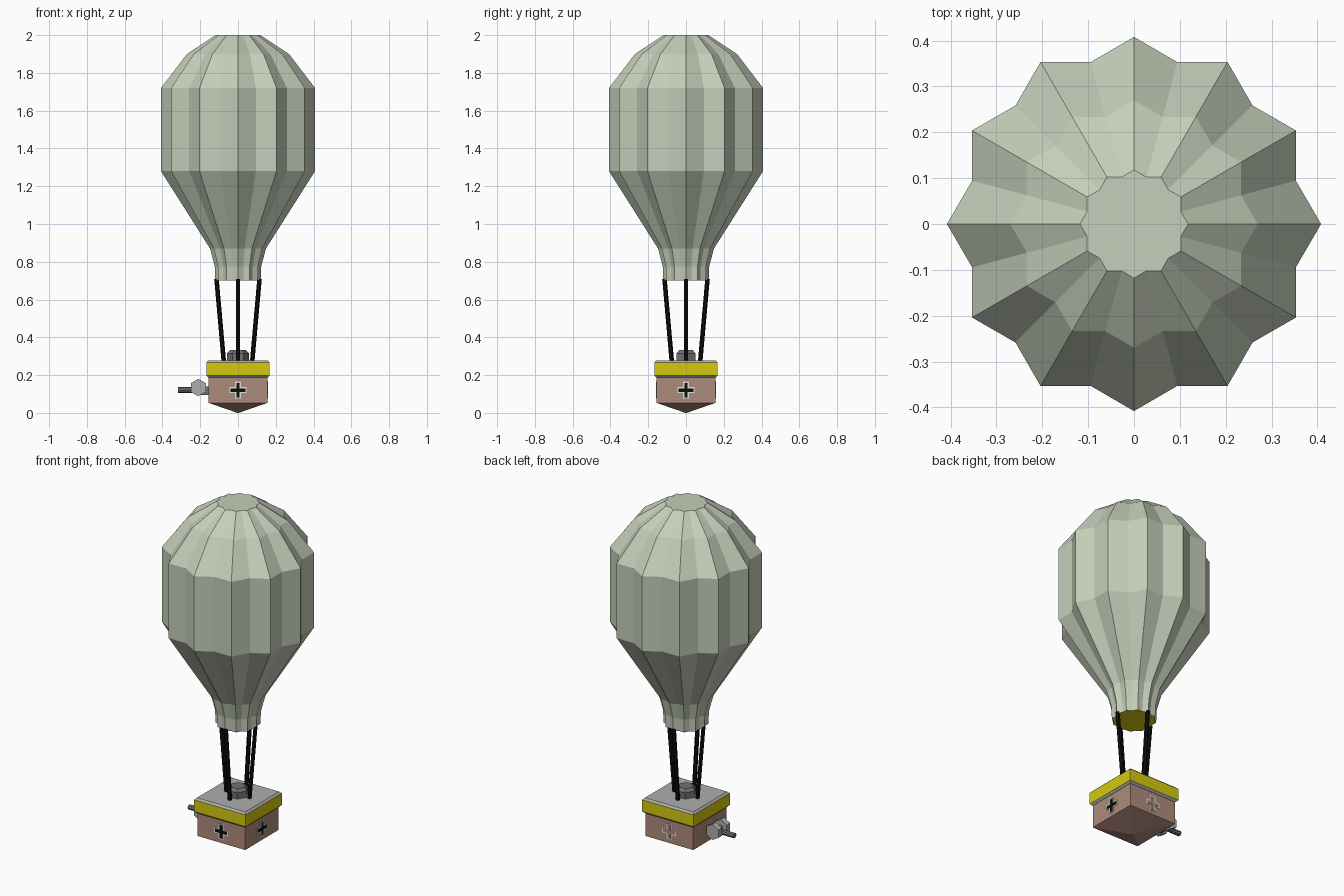
import bpy, bmesh
from math import pi, sin, cos
from mathutils import Vector, Matrix

cube = bpy.data.objects.get("Cube")
if cube:
    bpy.data.objects.remove(cube, do_unlink=True)


def material(name, r, g, b):
    m = bpy.data.materials.new(name)
    m.use_nodes = True
    m.diffuse_color = (r, g, b, 1)
    m.node_tree.nodes["Principled BSDF"].inputs["Base Color"].default_value = (r, g, b, 1)
    return m


SAGE = material("sage canvas", 0.56, 0.62, 0.49)
YELLOW = material("yellow", 0.66, 0.59, 0.004)
BROWN = material("dusty brown", 0.43, 0.26, 0.20)
GREY = material("light grey", 0.42, 0.42, 0.42)
DARK = material("dark grey", 0.17, 0.17, 0.17)
BLACK = material("black", 0.004, 0.004, 0.004)
WHITE = material("off white", 0.75, 0.75, 0.72)


def finish(name, bm, *mats):
    bmesh.ops.recalc_face_normals(bm, faces=bm.faces)
    mesh = bpy.data.meshes.new(name)
    bm.to_mesh(mesh)
    bm.free()
    for m in mats:
        mesh.materials.append(m)
    obj = bpy.data.objects.new(name, mesh)
    bpy.context.collection.objects.link(obj)
    return obj


def loft(bm, rings):
    """Skin a list of point rings and cap both ends; returns the caps."""
    loops = [[bm.verts.new(p) for p in ring] for ring in rings]
    n = len(loops[0])
    for a, b in zip(loops, loops[1:]):
        for i in range(n):
            j = (i + 1) % n
            bm.faces.new((a[i], a[j], b[j], b[i]))
    return bm.faces.new(loops[0]), bm.faces.new(loops[-1])


def square(half, z):
    return [(x * half, y * half, z) for x, y in ((-1, -1), (1, -1), (1, 1), (-1, 1))]


def rod(name, start, end, r1, r2, sides, mat, spin=0):
    """Tapered prism between two points."""
    a, b = Vector(start), Vector(end)
    turn = (b - a).to_track_quat('Z', 'Y').to_matrix().to_4x4()
    bm = bmesh.new()
    bmesh.ops.create_cone(bm, cap_ends=True, segments=sides, radius1=r1, radius2=r2,
                          depth=(b - a).length,
                          matrix=Matrix.Translation((a + b) / 2) @ turn @ Matrix.Rotation(spin, 4, 'Z'))
    return finish(name, bm, mat)


# Ribbed envelope with a yellow mouth
def star(radius, z):
    ring = []
    for i in range(24):
        r = radius * (0.896 if i % 2 else 1)
        ring.append((r * cos(i * pi / 12), r * sin(i * pi / 12), z))
    return ring


bm = bmesh.new()
profile = [(0.12, 0.70), (0.123, 0.775), (0.148, 0.87), (0.408, 1.28),
           (0.408, 1.72), (0.27, 1.90), (0.118, 2.0)]
mouth, crown = loft(bm, [star(r, z) for r, z in profile])
mouth.material_index = 1
finish("envelope", bm, SAGE, YELLOW)

# Four suspension ropes
for side, (dx, dy) in {"left": (1, 0), "right": (-1, 0), "front": (0, -1), "back": (0, 1)}.items():
    rod(side + "_rope", (dx * 0.075, dy * 0.075, 0.27), (dx * 0.114, dy * 0.114, 0.71),
        0.012, 0.012, 6, BLACK)

# Gondola with a pointed keel
bm = bmesh.new()
loft(bm, [square(0.003, 0), square(0.156, 0.053), square(0.156, 0.195)])
finish("gondola", bm, BROWN)

# Rim: yellow band between grey chamfers
bm = bmesh.new()
loft(bm, [square(0.157, 0.187), square(0.168, 0.198), square(0.168, 0.267), square(0.157, 0.278)])
for f in bm.faces:
    f.material_index = 0 if abs(f.normal.z) < 0.1 else 1
bm.normal_update()
for f in bm.faces:
    f.material_index = 0 if abs(f.normal.z) < 0.1 else 1
finish("rim", bm, YELLOW, GREY)

# Hexagonal hatch
rod("hatch", (0, 0, 0.275), (0, 0, 0.315), 0.058, 0.058, 6, DARK, pi / 6 + pi / 3)
rod("hatch_cap", (0, 0, 0.315), (0, 0, 0.332), 0.058, 0.042, 6, DARK, pi / 6 + pi / 3)


# Painted crosses on the plain sides
def cross(name, half, arm, lift, angle, mat):
    outline = []
    for k in range(4):
        for u, v in ((arm, half), (-arm, half), (-arm, arm)):
            c, s = round(cos(k * pi / 2)), round(sin(k * pi / 2))
            outline.append((u * c - v * s, u * s + v * c))
    bm = bmesh.new()
    loft(bm, [[(u, d, v) for u, v in outline] for d in (-0.155, -0.156 - lift)])
    bm.transform(Matrix.Translation((0, 0, 0.12)) @ Matrix.Rotation(angle, 4, 'Z'))
    finish(name, bm, mat)


for side, angle, ink in (("front", 0, BLACK), ("left", pi / 2, BLACK), ("back", pi, BROWN)):
    cross(side + "_cross_border", 0.045, 0.016, 0.002, angle, WHITE)
    cross(side + "_cross", 0.039, 0.009, 0.004, angle, ink)

# Side gun: mount, barrel and twin hexagonal drums
bm = bmesh.new()
bmesh.ops.create_cube(bm, size=1, matrix=Matrix.Translation((-0.182, 0, 0.117)) @ Matrix.Diagonal((0.06, 0.045, 0.045, 1)))
finish("gun_mount", bm, DARK)
rod("gun_barrel", (-0.19, 0, 0.121), (-0.318, 0, 0.121), 0.015, 0.015, 8, DARK)
for side, y in (("front", -0.038), ("back", 0.038)):
    rod(side + "_drum", (-0.21, y - 0.016, 0.134), (-0.21, y + 0.016, 0.134), 0.046, 0.046, 6, GREY)
rod("drum_axle", (-0.21, -0.03, 0.134), (-0.21, 0.03, 0.134), 0.015, 0.015, 6, DARK)
